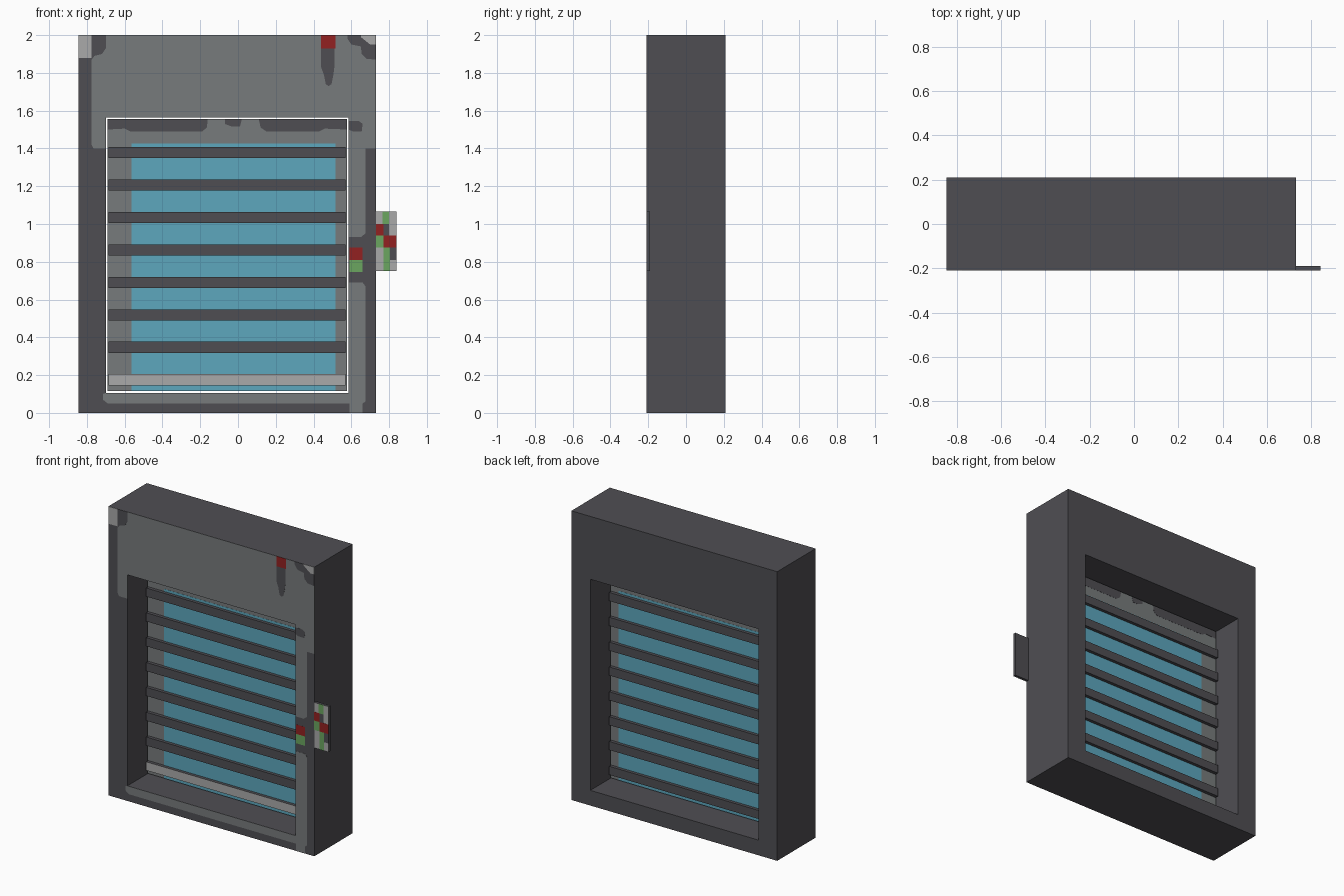
import bpy
import bmesh

cube = bpy.data.objects.get("Cube")
if cube:
    bpy.data.objects.remove(cube, do_unlink=True)


def material(name, r, g, b):
    m = bpy.data.materials.new(name)
    m.use_nodes = True
    m.diffuse_color = (r, g, b, 1)
    bsdf = m.node_tree.nodes["Principled BSDF"]
    bsdf.inputs["Base Color"].default_value = (r, g, b, 1)
    bsdf.inputs["Roughness"].default_value = 0.8
    return m


DARK = material("dark grey", .078, .076, .086)
GREY = material("mid grey", .185, .198, .2)
LIGHT = material("light grey", .4, .4, .4)
RED = material("red", .29, .015, .015)
GREEN = material("green", .145, .38, .115)
BLUE = material("blue glass", .11, .385, .51)


def plate(name, outline, y0, y1, mat, front_mat=None):
    """Extrude an x-z outline from y0 to y1, with an optional front colour."""
    bm = bmesh.new()
    face = bm.faces.new([bm.verts.new((x, y0, z)) for x, z in outline])
    ext = bmesh.ops.extrude_face_region(bm, geom=[face])
    moved = [v for v in ext["geom"] if isinstance(v, bmesh.types.BMVert)]
    bmesh.ops.translate(bm, verts=moved, vec=(0, y1 - y0, 0))
    bmesh.ops.recalc_face_normals(bm, faces=bm.faces)
    for f in bm.faces:
        f.material_index = 1 if front_mat and f.normal.y < -0.9 else 0
    mesh = bpy.data.meshes.new(name)
    bm.to_mesh(mesh)
    bm.free()
    mesh.materials.append(mat)
    if front_mat:
        mesh.materials.append(front_mat)
    obj = bpy.data.objects.new(name, mesh)
    bpy.context.scene.collection.objects.link(obj)
    return obj


def rect(x0, x1, z0, z1):
    return [(x0, z0), (x1, z0), (x1, z1), (x0, z1)]


L, R, TOP = -.845, .73, 2          # frame outline
OL, OR, OB, OT = -.7, .585, .105, 1.565  # opening
FRONT, BACK = -.208, .21

# Frame: a slab with a rectangular opening
frame = plate("frame", rect(L, R, 0, TOP), FRONT, BACK, DARK)
cutter = plate("opening_cutter", rect(OL, OR, OB, OT), -.4, .4, DARK)
cutter.hide_render = True
cutter.hide_viewport = True
cut = frame.modifiers.new("opening", "BOOLEAN")
cut.object = cutter
cut.solver = "EXACT"


def paint(name, outline, mat, layer=1):
    plate(name, outline, FRONT - .001 * layer, FRONT, mat)


# Worn grey paint on the front
paint("upper_paint", [
    (-.775, TOP), (-.775, 1.42), (-.765, 1.4), (OL, 1.4), (OL, OT), (OR, OT),
    (OR, .93), (.65, .93), (.675, .95), (.675, 1.4), (R, 1.4), (R, TOP)], GREY)
paint("lower_paint", [
    (OR, .69), (.66, .69), (.675, .67), (.675, .06), (.66, .05), (.66, 0),
    (.59, 0), (.59, .05), (-.69, .05), (-.715, .07), (-.715, .1), (OL, OB),
    (OR, OB)], GREY)

# Corner chips, drip and side marks
paint("left_corner", rect(L, -.775, 1.88, TOP), LIGHT, 2)
paint("left_corner_chip", [
    (-.775, 1.87), (-.76, 1.89), (-.72, 1.9), (-.7, 1.93), (-.7, TOP),
    (-.775, TOP)], DARK, 2)
paint("right_corner", [(.65, TOP), (.65, 1.99), (.7, 1.95), (R, 1.95), (R, TOP)],
      LIGHT, 2)
paint("right_corner_chip", [
    (.58, TOP), (.58, 1.98), (.6, 1.95), (.65, 1.94), (.655, 1.9), (.68, 1.875),
    (R, 1.87), (R, 1.95), (.7, 1.95), (.65, 1.99), (.65, TOP)], DARK, 2)
paint("red_tab", rect(.44, .515, 1.93, TOP), RED, 2)
paint("drip", [(.44, 1.93), (.44, 1.83), (.455, 1.79), (.465, 1.74), (.48, 1.73),
               (.495, 1.74), (.505, 1.79), (.51, 1.83), (.51, 1.93)], DARK, 2)
paint("side_chip", [(OR, 1.545), (OR, 1.5), (.61, 1.49), (.655, 1.49),
                    (.66, 1.53), (.64, 1.545)], DARK, 2)
paint("red_mark", rect(.59, .66, .81, .875), RED)
paint("green_mark", rect(.59, .66, .745, .81), GREEN)

# Glass panel, painted on both sides
def pane(name, outline, half, mat):
    plate(name, outline, -half, half, mat)


pane("panel", rect(-.69, .577, .115, 1.555), .002, GREY)
pane("glass", rect(-.565, .515, .115, 1.425), .003, BLUE)
pane("panel_chip_left", [
    (-.69, 1.555), (-.69, 1.5), (-.6, 1.505), (-.57, 1.49), (-.19, 1.49),
    (-.165, 1.51), (-.16, 1.555)], .003, DARK)
pane("panel_chip_middle", [(-.07, 1.555), (-.07, 1.53), (-.03, 1.515),
                           (.01, 1.515), (.02, 1.555)], .003, DARK)
pane("panel_chip_right", [
    (.11, 1.555), (.12, 1.51), (.15, 1.49), (.43, 1.49), (.46, 1.505),
    (.577, 1.5), (.577, 1.555)], .003, DARK)

# Slats across the panel, the lowest with a light front
for i in range(8):
    z = .146 + .1718 * i
    plate(f"slat_{i + 1}", rect(-.685, .57, z, z + .059), -.025, .025, DARK,
          LIGHT if i == 0 else None)

# Side tag with a patchwork front
plate("side_tag", rect(R, .84, .75, 1.065), -.209, -.19, DARK, LIGHT)
patches = [
    (.765, .8, 1, 1.065, GREEN), (R, .77, .94, 1, RED), (.77, .8, .94, 1, DARK),
    (R, .77, .875, .94, GREEN), (.77, .84, .875, .94, RED),
    (.77, .805, .75, .875, GREEN), (.805, .84, .81, .875, DARK)]
for i, (x0, x1, z0, z1, mat) in enumerate(patches):
    paint(f"tag_patch_{i + 1}", rect(x0, x1, z0, z1), mat, 2)
